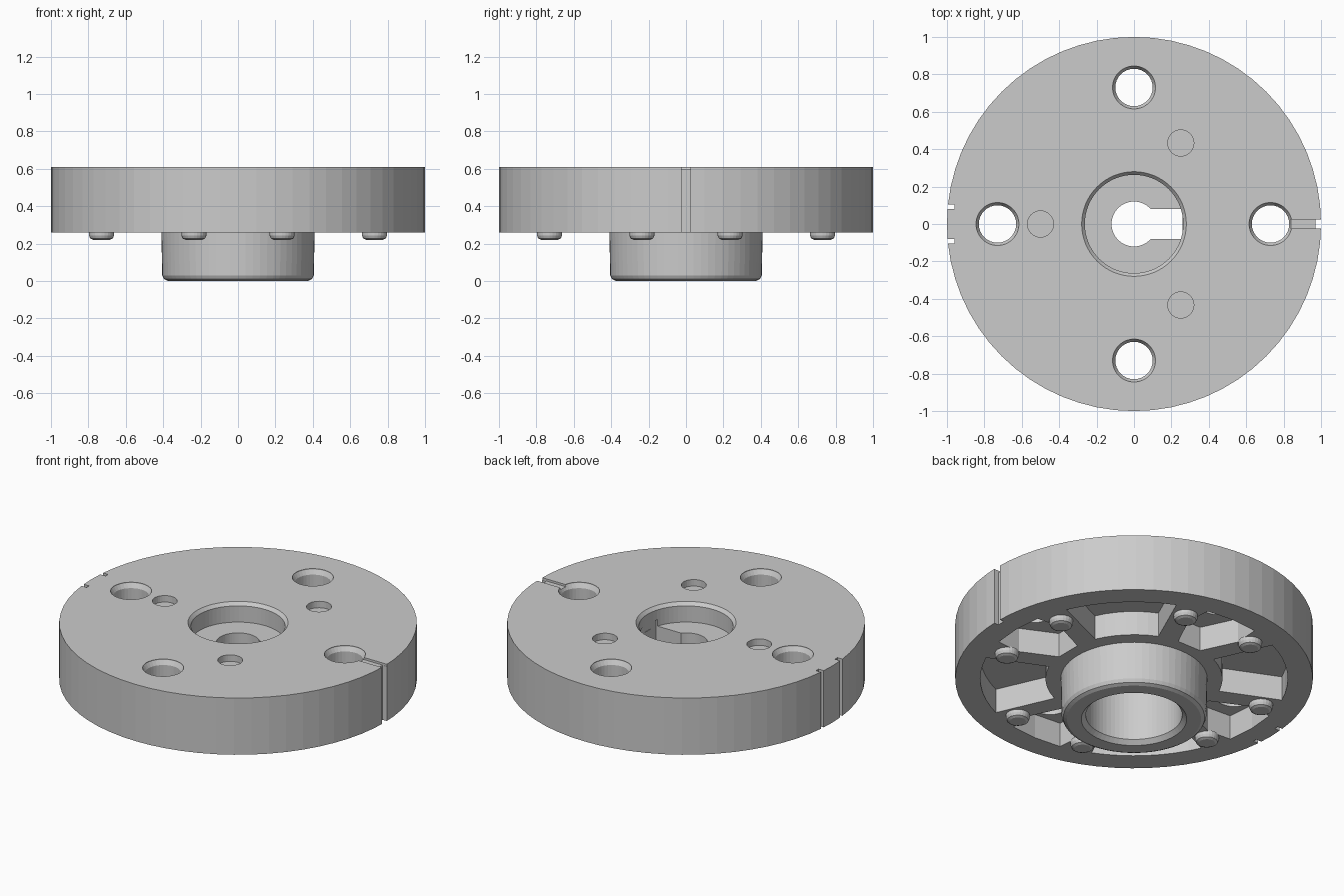
import bpy, bmesh
from math import sin, cos, pi, radians

if "Cube" in bpy.data.objects:
    bpy.data.objects.remove(bpy.data.objects["Cube"])


def finish(name, bm):
    bmesh.ops.remove_doubles(bm, verts=bm.verts, dist=1e-5)
    bmesh.ops.recalc_face_normals(bm, faces=bm.faces)
    me = bpy.data.meshes.new(name)
    bm.to_mesh(me)
    bm.free()
    ob = bpy.data.objects.new(name, me)
    bpy.context.collection.objects.link(ob)
    return ob


def lathe(name, profile, segs, x=0, y=0, closed=False):
    """Revolve (radius, z) points about a vertical axis through x, y."""
    bm = bmesh.new()
    rings = [[bm.verts.new((x + r * cos(2 * pi * i / segs), y + r * sin(2 * pi * i / segs), z))
              for i in range(segs)] for r, z in profile]
    n = len(rings)
    for a in range(n if closed else n - 1):
        p, q = rings[a], rings[(a + 1) % n]
        for i in range(segs):
            j = (i + 1) % segs
            bm.faces.new((p[i], p[j], q[j], q[i]))
    return finish(name, bm)


def prism(name, outline, z0, z1, angle=0):
    """Extrude an outline, turned about the z axis."""
    c, s = cos(angle), sin(angle)
    bm = bmesh.new()
    f = bm.faces.new([bm.verts.new((x * c - y * s, x * s + y * c, z0)) for x, y in outline])
    top = bmesh.ops.extrude_face_region(bm, geom=[f])
    bmesh.ops.translate(bm, vec=(0, 0, z1 - z0),
                        verts=[v for v in top["geom"] if isinstance(v, bmesh.types.BMVert)])
    return finish(name, bm)


def box(name, x0, x1, y0, y1, z0, z1):
    return prism(name, [(x0, y0), (x1, y0), (x1, y1), (x0, y1)], z0, z1)


def arc(r, a0, a1, n):
    return [(r * cos(radians(a0 + (a1 - a0) * i / n)), r * sin(radians(a0 + (a1 - a0) * i / n)))
            for i in range(n + 1)]


# flanged disc with hub, bore and inner web
body = lathe("flanged_hub", [
    (.12, .49), (.12, .40), (.27, .40), (.27, .025), (.295, 0), (.375, 0), (.395, .01),
    (.405, .03), (.41, .26), (1, .26), (1, .61), (.28, .61), (.263, .59), (.263, .49)],
    64, closed=True)

cutters = []
# keyway in the web
cutters.append(box("keyway_cutter", .05, .26, -.08, .08, .36, .53))

for k in range(4):
    a = k * pi / 2
    # pocket around each bolt hole
    cutters.append(prism("bolt_pocket_cutter",
                         [(.48, -.08), (.69, -.18), (.845, -.17), (.86, 0),
                          (.845, .17), (.69, .18), (.48, .08)], .2, .41, a))
    # sector pocket between bolt holes
    cutters.append(prism("sector_pocket_cutter",
                         arc(.86, 24, 66, 8) + arc(.495, 66, 24, 6), .2, .41, a))
    # chamfered bolt hole
    cutters.append(lathe("bolt_hole_cutter",
                         [(0, .3), (.1, .3), (.1, .58), (.115, .605), (.115, .7), (0, .7)],
                         32, .73 * cos(a), .73 * sin(a)))

# three shallow round recesses on top
for k in range(3):
    a = pi / 3 + k * 2 * pi / 3
    cutters.append(lathe("recess_cutter", [(0, .57), (.07, .57), (.07, .7), (0, .7)],
                         32, .5 * cos(a), .5 * sin(a)))

# marker notches on the rim and the groove to the bolt hole
cutters.append(box("groove_cutter", .80, 1.1, -.025, .025, .597, .7))
cutters.append(box("notch_cutter", .97, 1.1, -.024, .024, .1, .8))
for s in (-1, 1):
    y0, y1 = sorted((s * .08, s * .105))
    cutters.append(box("notch_cutter", -1.1, -.96, y0, y1, .1, .8))

for c in cutters:
    c.hide_render = True
    m = body.modifiers.new("cut", "BOOLEAN")
    m.operation = "DIFFERENCE"
    m.solver = "EXACT"
    m.object = c

# bake the cuts and drop the cutters
bpy.context.view_layer.update()
baked = bpy.data.meshes.new_from_object(body.evaluated_get(bpy.context.evaluated_depsgraph_get()))
body.modifiers.clear()
body.data = baked
for c in cutters:
    bpy.data.objects.remove(c)

# eight rounded feet on the ribs
for k in range(4):
    for off in (-17.9, 17.9):
        a = k * pi / 2 + radians(off)
        lathe("rib_foot", [(0, .22), (.045, .22), (.06, .227), (.067, .243), (.067, .265), (.045, .275), (.045, .415), (0, .415)],
              24, .767 * cos(a), .767 * sin(a))
